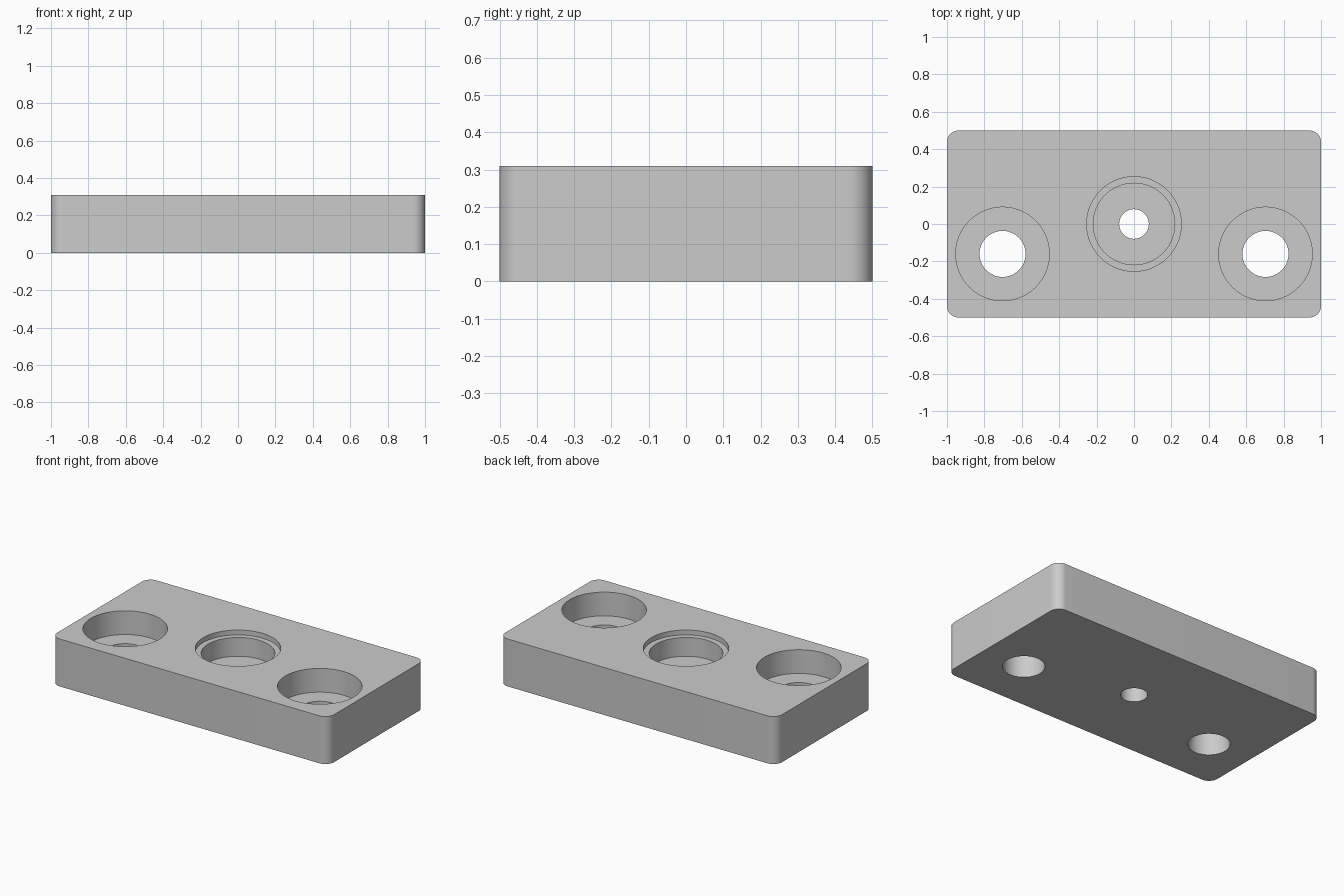
import bpy
import bmesh

if "Cube" in bpy.data.objects:
    bpy.data.objects.remove(bpy.data.objects["Cube"], do_unlink=True)

HEIGHT = 0.31
POCKET = HEIGHT / 2  # floor height of the counterbores

grey = bpy.data.materials.new("light grey")
grey.use_nodes = True
colour = (0.6, 0.6, 0.6, 1)
grey.diffuse_color = colour
grey.node_tree.nodes["Principled BSDF"].inputs["Base Color"].default_value = colour

# Plate with rounded vertical corners
bpy.ops.mesh.primitive_cube_add(size=1, location=(0, 0, HEIGHT / 2))
plate = bpy.context.object
plate.name = "mounting_plate"
plate.data.name = "mounting_plate"
plate.data.materials.append(grey)
bm = bmesh.new()
bm.from_mesh(plate.data)
bmesh.ops.scale(bm, vec=(2, 1, HEIGHT), verts=bm.verts)
uprights = [e for e in bm.edges
            if abs(e.verts[0].co.z - e.verts[1].co.z) > HEIGHT / 2]
bmesh.ops.bevel(bm, geom=uprights, offset=0.0625, segments=12,
                profile=0.5, affect='EDGES')
bm.to_mesh(plate.data)
bm.free()


def drill(x, y, radius, floor):
    """Cut a round hole from above the plate down to the floor height."""
    top = HEIGHT + 0.1
    bpy.ops.mesh.primitive_cylinder_add(
        vertices=96, radius=radius, depth=top - floor,
        location=(x, y, (top + floor) / 2))
    cutter = bpy.context.object
    cutter.name = "hole_cutter"
    cutter.hide_render = True
    cutter.data.materials.append(grey)
    cut = plate.modifiers.new("hole", 'BOOLEAN')
    cut.operation = 'DIFFERENCE'
    cut.solver = 'EXACT'
    cut.object = cutter
    bpy.context.view_layer.objects.active = plate
    bpy.ops.object.modifier_apply(modifier=cut.name)
    bpy.data.objects.remove(cutter, do_unlink=True)


# Counterbored screw holes on both sides
for x in (-0.703, 0.703):
    drill(x, -0.16, 0.25, POCKET)
    drill(x, -0.16, 0.123, -0.1)

# Central stepped bore: shallow ledge, pocket, through hole
for radius, floor in ((0.253, HEIGHT - 0.032), (0.218, POCKET), (0.079, -0.1)):
    drill(0, 0, radius, floor)

# Smooth round walls, crisp rims
bpy.ops.object.select_all(action='DESELECT')
plate.select_set(True)
bpy.context.view_layer.objects.active = plate
bpy.ops.object.shade_smooth_by_angle(angle=0.5)
